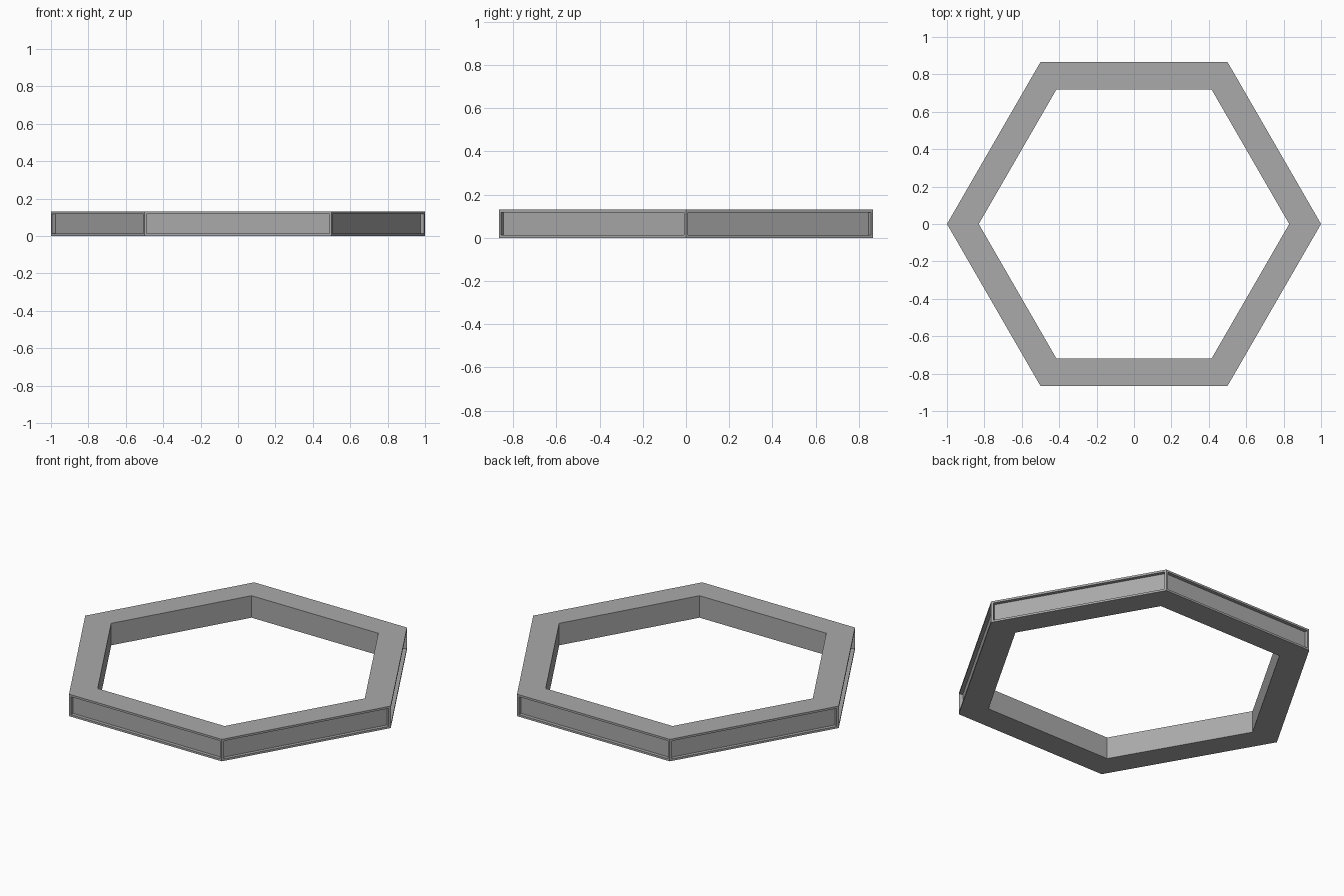
import bpy, bmesh
from math import cos, sin, tau

default = bpy.data.objects.get("Cube")
if default:
    bpy.data.objects.remove(default, do_unlink=True)

SIDES, OUTER, INNER, HEIGHT = 6, 1.0, 0.83, 0.13
RIM, DEPTH = 0.012, 0.02

grey = bpy.data.materials.new("mid_grey")
grey.use_nodes = True
colour = (0.4, 0.4, 0.4, 1)
grey.diffuse_color = colour
grey.node_tree.nodes["Principled BSDF"].inputs["Base Color"].default_value = colour

bm = bmesh.new()


def loop(radius, z):
    return [bm.verts.new((radius * cos(tau * i / SIDES), radius * sin(tau * i / SIDES), z))
            for i in range(SIDES)]


# Hexagonal ring: sweep a rectangular section around the centre
section = [loop(OUTER, 0), loop(OUTER, HEIGHT), loop(INNER, HEIGHT), loop(INNER, 0)]
outer_faces = []
for k in range(4):
    a, b = section[k], section[(k + 1) % 4]
    for i in range(SIDES):
        j = (i + 1) % SIDES
        face = bm.faces.new((a[i], a[j], b[j], b[i]))
        if k == 0:
            outer_faces.append(face)
bm.normal_update()

# Recessed panel in each outer side: thin rim, then a step inward
bmesh.ops.inset_individual(bm, faces=outer_faces, thickness=RIM, use_even_offset=True)
bm.normal_update()
for face in outer_faces:
    inward = -face.normal.copy()
    floor = bmesh.ops.extrude_discrete_faces(bm, faces=[face])["faces"][0]
    bmesh.ops.translate(bm, verts=floor.verts[:], vec=inward * DEPTH)
bmesh.ops.recalc_face_normals(bm, faces=bm.faces[:])

mesh = bpy.data.meshes.new("hexagonal_frame")
bm.to_mesh(mesh)
bm.free()
mesh.materials.append(grey)
frame = bpy.data.objects.new("hexagonal_frame", mesh)
bpy.context.collection.objects.link(frame)
